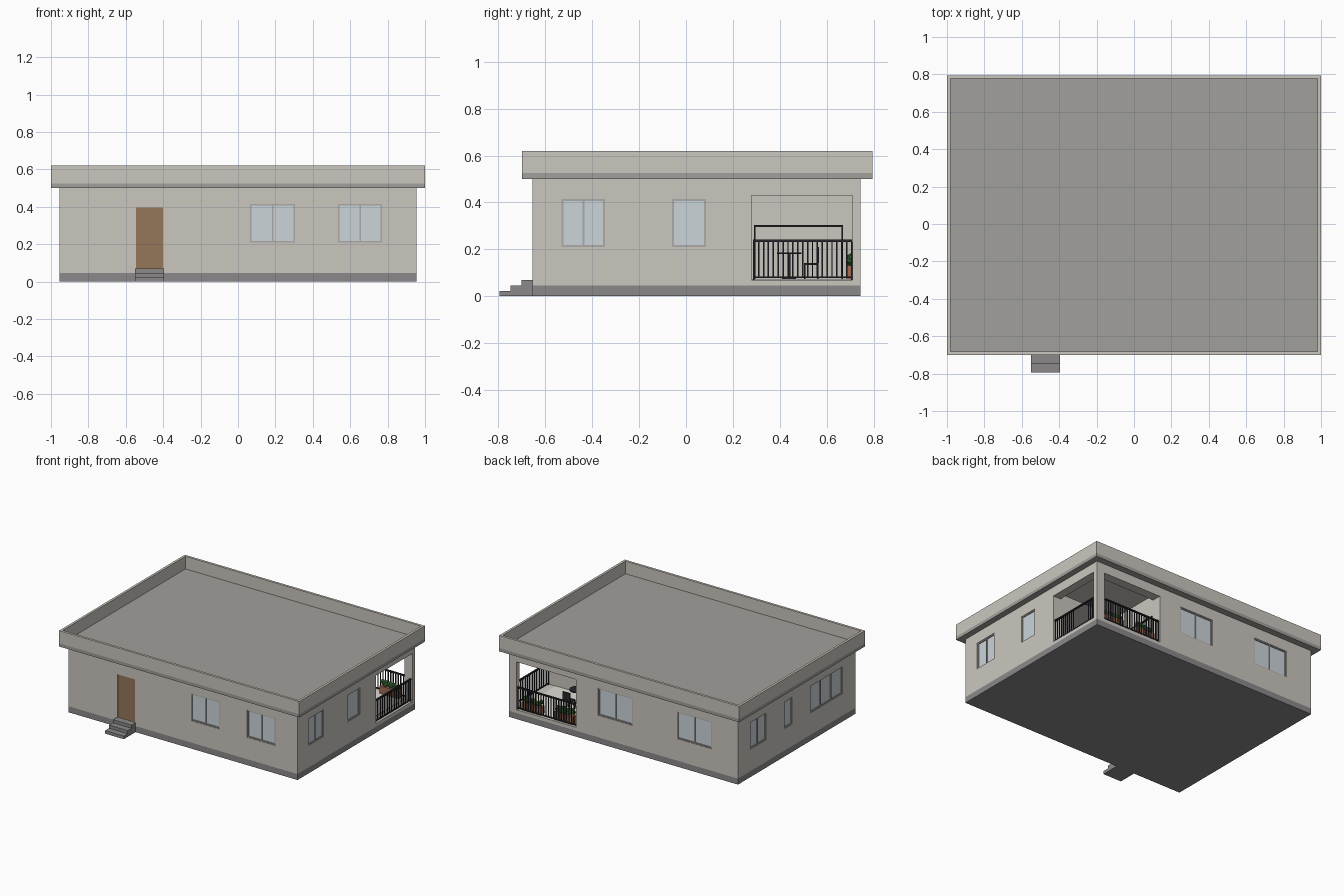
import bpy, bmesh, random
from mathutils import Matrix, Vector

if "Cube" in bpy.data.objects:
    bpy.data.objects.remove(bpy.data.objects["Cube"])

random.seed(3)
X0, X1, Y0, Y1 = -0.955, 0.955, -0.655, 0.745


def mat(name, rgb):
    m = bpy.data.materials.new(name)
    m.diffuse_color = (*rgb, 1)
    m.use_nodes = True
    m.node_tree.nodes["Principled BSDF"].inputs["Base Color"].default_value = m.diffuse_color
    return m


WALL = mat("wall_plaster", (0.60, 0.57, 0.52))
DARK = mat("dark_stone", (0.26, 0.25, 0.25))
ROOF = mat("roof_grey", (0.36, 0.35, 0.33))
GLASS = mat("window_glass", (0.60, 0.66, 0.70))
FRAME = mat("window_frame", (0.42, 0.41, 0.40))
WOOD = mat("door_wood", (0.30, 0.18, 0.10))
BLACK = mat("black_metal", (0.02, 0.02, 0.025))
FLOOR = mat("terrace_tile", (0.75, 0.73, 0.68))
CLAY = mat("planter_clay", (0.36, 0.15, 0.09))
LEAF = mat("leaf_green", (0.06, 0.20, 0.06))


def finish(bm, name, material):
    me = bpy.data.meshes.new(name)
    bm.to_mesh(me)
    bm.free()
    ob = bpy.data.objects.new(name, me)
    bpy.context.collection.objects.link(ob)
    if material:
        me.materials.append(material)
    return ob


def boxes(name, spans, material=None):
    """One object from boxes given as (x0, x1, y0, y1, z0, z1)."""
    bm = bmesh.new()
    for a, b, c, d, e, f in spans:
        size = Vector((b - a, d - c, f - e))
        mid = Vector((a + b, c + d, e + f)) / 2
        bmesh.ops.create_cube(bm, size=1, matrix=Matrix.Translation(mid) @ Matrix.Diagonal((*size, 1)))
    return finish(bm, name, material)


def on_wall(side, a0, a1, z0, z1, d0, d1):
    """Box on a wall: a runs along it, d is depth inward from its face."""
    return {"front": (a0, a1, Y0 + d0, Y0 + d1, z0, z1),
            "back": (a0, a1, Y1 - d1, Y1 - d0, z0, z1),
            "left": (X0 + d0, X0 + d1, a0, a1, z0, z1),
            "right": (X1 - d1, X1 - d0, a0, a1, z0, z1)}[side]


# openings: side, start, end, panes
WINDOWS = [("front", 0.065, 0.305, 2), ("front", 0.535, 0.77, 2),
           ("right", -0.53, -0.345, 2), ("right", -0.06, 0.085, 1),
           ("back", -0.075, 0.21, 2), ("back", -0.735, -0.445, 2),
           ("left", 0.41, 0.60, 2), ("left", 0.10, 0.195, 1), ("left", -0.50, -0.115, 3)]
WZ0, WZ1 = 0.21, 0.415
DOOR = (-0.545, -0.40, 0.07, 0.395)

# walls with recesses and the corner terrace cut out
walls = boxes("walls", [(X0, X1, Y0, Y1, 0.045, 0.5)], WALL)
cuts = [[on_wall(s, a, b, WZ0, WZ1, -0.05, 0.02)] for s, a, b, _ in WINDOWS]
cuts += [[on_wall("front", *DOOR, -0.05, 0.015)],
         [(0.395, 0.89, 0.28, 0.675, 0.07, 0.47)],
         [(0.80, 1.05, 0.28, 0.71, 0.07, 0.43)],
         [(0.395, 0.89, 0.60, 0.85, 0.07, 0.43)]]
for i, c in enumerate(cuts):
    cutter = boxes(f"cutter_{i}", c)
    cutter.hide_render = True
    mod = walls.modifiers.new("opening", "BOOLEAN")
    mod.operation, mod.solver, mod.object = "DIFFERENCE", "EXACT", cutter
bpy.context.view_layer.update()
cut_mesh = bpy.data.meshes.new_from_object(walls.evaluated_get(bpy.context.evaluated_depsgraph_get()))
walls.modifiers.clear()
walls.data = cut_mesh
for ob in [o for o in bpy.data.objects if o.name.startswith("cutter_")]:
    bpy.data.objects.remove(ob)

# plinth, roof slab and parapet
boxes("plinth", [(X0, X1, Y0, Y1, 0, 0.045)], DARK)
RX, RY0, RY1, T = 1.0, -0.70, 0.795, 0.018
boxes("roof_slab", [(-RX, RX, RY0, RY1, 0.5, 0.525)], ROOF)
boxes("parapet", [(-RX, RX, RY0, RY0 + T, 0.525, 0.62), (-RX, RX, RY1 - T, RY1, 0.525, 0.62),
                  (-RX, -RX + T, RY0 + T, RY1 - T, 0.525, 0.62),
                  (RX - T, RX, RY0 + T, RY1 - T, 0.525, 0.62)], WALL)

# front door and steps
boxes("front_door", [on_wall("front", *DOOR, 0.004, 0.014)], WOOD)
boxes("front_steps", [(-0.55, -0.395, Y0 - 0.14 + 0.0467 * i, Y0, 0.0233 * i, 0.0233 * (i + 1))
                      for i in range(3)], DARK)

# windows
for i, (s, a, b, panes) in enumerate(WINDOWS):
    w = 0.008
    bars = [on_wall(s, a, b, z, z + w, 0.004, 0.02) for z in (WZ0, WZ1 - w)]
    for k in range(panes + 1):
        p = a + (b - a - w) * k / panes
        bars.append(on_wall(s, p, p + w, WZ0 + w, WZ1 - w, 0.004, 0.02))
    boxes(f"window_frame_{i}", bars, FRAME)
    boxes(f"window_glass_{i}", [on_wall(s, a + w, b - w, WZ0 + w, WZ1 - w, 0.01, 0.018)], GLASS)

# terrace floor and sliding door frame on the inner wall
boxes("terrace_floor", [(0.396, 0.889, 0.281, 0.709, 0.066, 0.073)], FLOOR)
boxes("terrace_door_frame", [(0.395, 0.405, 0.29, 0.67, 0.296, 0.304),
                             (0.395, 0.405, 0.29, 0.297, 0.07, 0.30),
                             (0.395, 0.405, 0.663, 0.67, 0.07, 0.30)], BLACK)


# terrace railings
def railing(name, side, a0, a1, count):
    bars = [on_wall(side, a0, a1, 0.231, 0.241, 0.006, 0.018),
            on_wall(side, a0, a1, 0.078, 0.085, 0.008, 0.016)]
    for k in range(count + 1):
        p = a0 + 0.004 + (a1 - a0 - 0.008) * k / count
        low = 0.07 if k in (0, count) else 0.085
        bars.append(on_wall(side, p - 0.003, p + 0.003, low, 0.231, 0.009, 0.015))
    boxes(name, bars, BLACK)


railing("side_railing", "right", 0.285, 0.71, 20)
railing("back_railing", "back", 0.395, 0.89, 23)

# planters with foliage
for i, px in enumerate((0.43, 0.70)):
    boxes(f"planter_{i}", [(px, px + 0.16, 0.685, 0.728, 0.07, 0.13)], CLAY)
    bm = bmesh.new()
    for k in range(24):
        pos = (px + 0.012 + 0.136 * k / 23, 0.706 + random.uniform(-0.01, 0.01), random.uniform(0.135, 0.168))
        bmesh.ops.create_icosphere(bm, subdivisions=1, radius=random.uniform(0.013, 0.018),
                                   matrix=Matrix.Translation(pos))
    finish(bm, f"foliage_{i}", LEAF)

# round table
bm = bmesh.new()
for r, z0, z1 in ((0.052, 0.18, 0.187), (0.006, 0.08, 0.18), (0.03, 0.07, 0.08)):
    bmesh.ops.create_cone(bm, cap_ends=True, segments=24, radius1=r, radius2=r, depth=z1 - z0,
                          matrix=Matrix.Translation((0.6, 0.44, (z0 + z1) / 2)))
finish(bm, "table", BLACK)

# chair
chair = [(0.57, 0.63, 0.503, 0.565, 0.134, 0.142), (0.57, 0.63, 0.56, 0.567, 0.142, 0.21)]
chair += [(x, x + 0.006, y, y + 0.006, 0.07, 0.134) for x in (0.57, 0.624) for y in (0.503, 0.559)]
boxes("chair", chair, BLACK)
